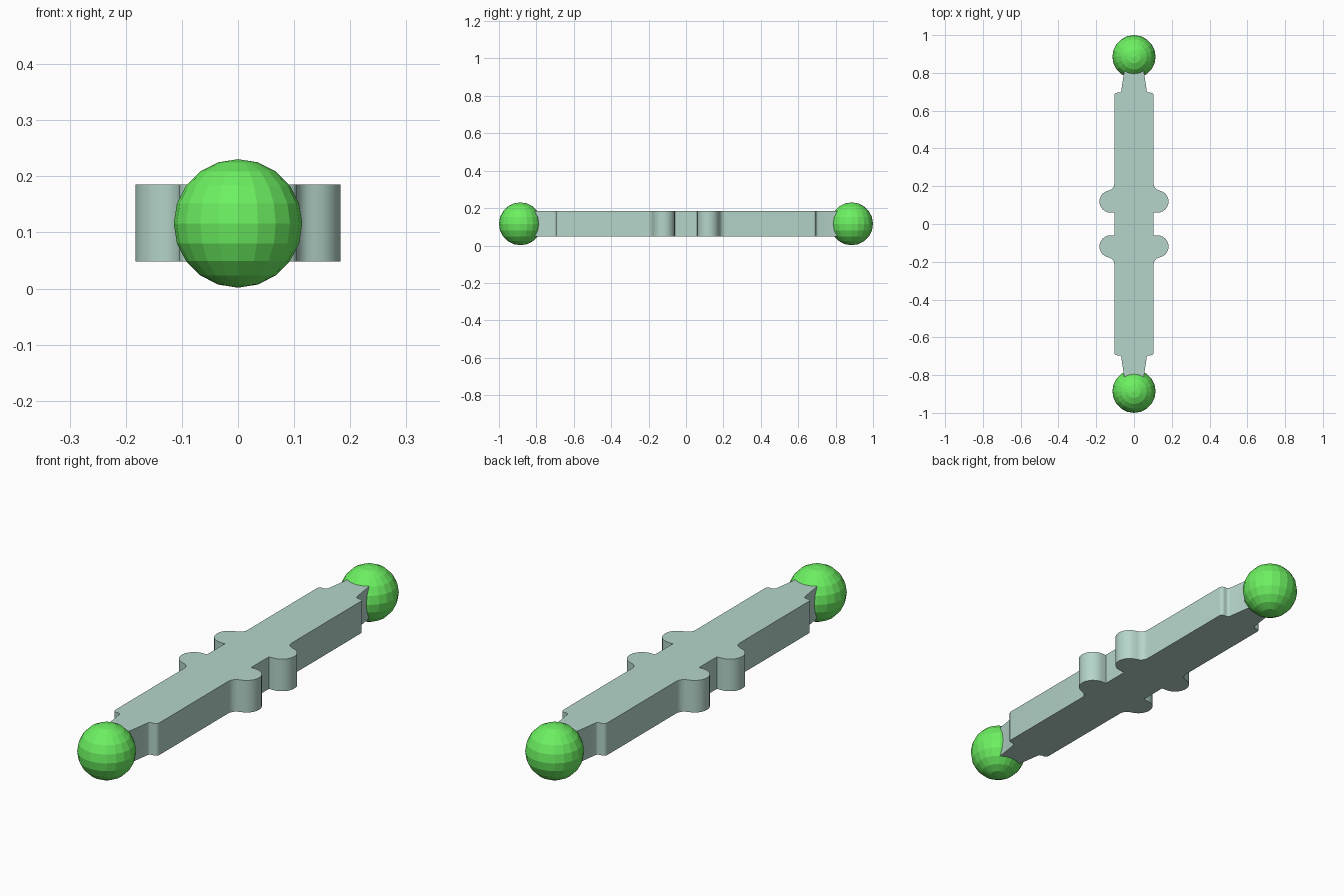
import bpy, bmesh
from math import sin, cos, pi, radians

if "Cube" in bpy.data.objects:
    bpy.data.objects.remove(bpy.data.objects["Cube"])

Z_MID, R = 0.116, 0.1145


def material(name, color):
    m = bpy.data.materials.new(name)
    m.diffuse_color = color
    m.use_nodes = True
    m.node_tree.nodes["Principled BSDF"].inputs["Base Color"].default_value = m.diffuse_color
    return m


def arc(cx, cy, r, a0, a1, n):
    return [(cx + r * cos(radians(a0 + (a1 - a0) * i / n)),
             cy + r * sin(radians(a0 + (a1 - a0) * i / n))) for i in range(n + 1)]


teal = material("teal", (0.46, 0.66, 0.59, 1))
green = material("green", (0.15, 0.87, 0.12, 1))

# Quarter outline: waist, round lug, fillet, long side, stepped shoulder, tapered tip
quarter = [(0.104, 0.06)]
quarter += arc(0.124, 0.119, 0.059, -90, 78, 12)
quarter += arc(0.141, 0.214, 0.037, 258, 180, 5)
quarter += arc(0.089, 0.680, 0.015, 0, 90, 4)
quarter += arc(0.080, 0.708, 0.013, 270, 190, 4)
quarter += [(0.052, 0.81), (0.050, 0.83)]

# Mirror the quarter into a closed loop
right = [(x, -y) for x, y in reversed(quarter)] + quarter
outline = right + [(-x, y) for x, y in reversed(right)]

# Handle bar, extruded upward
bm = bmesh.new()
face = bm.faces.new([bm.verts.new((x, y, 0.048)) for x, y in outline])
ext = bmesh.ops.extrude_face_region(bm, geom=[face])
bmesh.ops.translate(bm, vec=(0, 0, 0.137),
                    verts=[v for v in ext["geom"] if isinstance(v, bmesh.types.BMVert)])
bmesh.ops.recalc_face_normals(bm, faces=bm.faces)
mesh = bpy.data.meshes.new("bar")
bm.to_mesh(mesh)
bm.free()
bar = bpy.data.objects.new("bar", mesh)
bpy.context.collection.objects.link(bar)
mesh.materials.append(teal)
bpy.context.view_layer.objects.active = bar
bar.select_set(True)
bpy.ops.object.shade_smooth_by_angle(angle=radians(32))

# Faceted balls at both ends
for name, side in (("front_ball", -1), ("back_ball", 1)):
    bpy.ops.mesh.primitive_uv_sphere_add(segments=20, ring_count=10, radius=R,
                                         location=(0, side * (1 - R), Z_MID))
    ball = bpy.context.object
    ball.name = name
    ball.data.materials.append(green)
